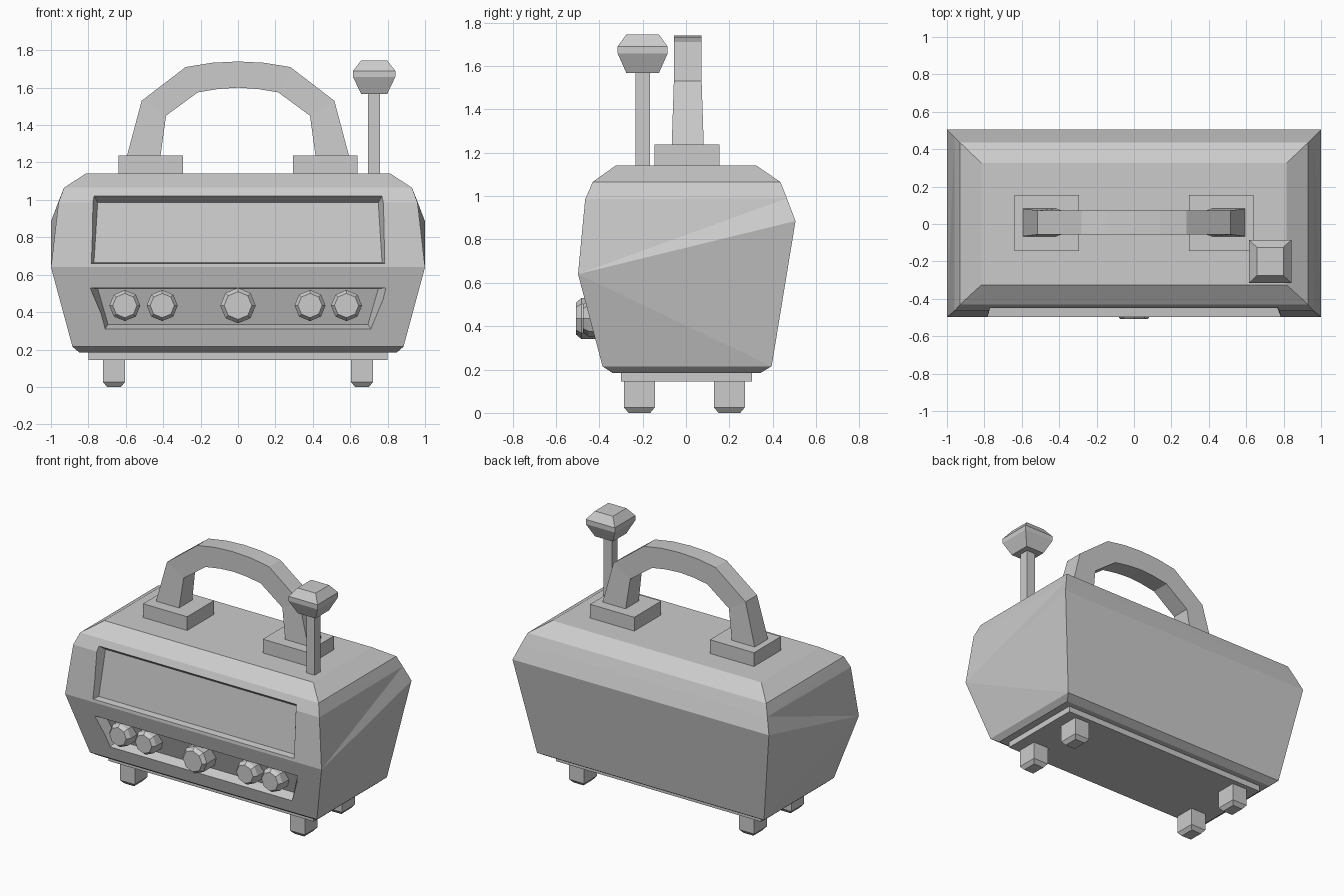
import bpy
import bmesh
import math
from mathutils import Vector, Matrix

cube = bpy.data.objects.get("Cube")
if cube:
    bpy.data.objects.remove(cube, do_unlink=True)

grey = bpy.data.materials.new("light grey")
grey.use_nodes = True
grey.diffuse_color = (0.6, 0.6, 0.6, 1)
grey.node_tree.nodes["Principled BSDF"].inputs["Base Color"].default_value = (0.6, 0.6, 0.6, 1)


def finish(name, bm, triangulate=False):
    """Turn a bmesh into a flat-shaded grey object."""
    bmesh.ops.recalc_face_normals(bm, faces=bm.faces)
    if triangulate:
        bmesh.ops.triangulate(bm, faces=[f for f in bm.faces if abs(f.normal.x) > 0.5])
    mesh = bpy.data.meshes.new(name)
    bm.to_mesh(mesh)
    bm.free()
    mesh.materials.append(grey)
    obj = bpy.data.objects.new(name, mesh)
    bpy.context.collection.objects.link(obj)
    return obj


def loft(name, rings, triangulate=False):
    """Skin a list of point rings and cap both ends."""
    bm = bmesh.new()
    loops = [[bm.verts.new(p) for p in ring] for ring in rings]
    n = len(loops[0])
    for a, b in zip(loops, loops[1:]):
        for i in range(n):
            j = (i + 1) % n
            bm.faces.new((a[i], a[j], b[j], b[i]))
    bm.faces.new(loops[0])
    bm.faces.new(loops[-1])
    return finish(name, bm, triangulate)


def rect(x0, x1, y0, y1, z_front, z_back=None):
    z_back = z_front if z_back is None else z_back
    return [(x0, y0, z_front), (x1, y0, z_front), (x1, y1, z_back), (x0, y1, z_back)]


def box(name, x0, x1, y0, y1, z0, z1):
    return loft(name, [rect(x0, x1, y0, y1, z) for z in (z0, z1)])


def recess(body, name, top, bottom):
    """Cut a tapered pocket; each row is (rim x, y, z), (floor x, y, z)."""
    def ring(t):
        hi, lo = (Vector(r[1]).lerp(Vector(r[0]), t) for r in (top, bottom))
        return [(-lo.x, lo.y, lo.z), (lo.x, lo.y, lo.z),
                (hi.x, hi.y, hi.z), (-hi.x, hi.y, hi.z)]
    cutter = loft(name, [ring(0), ring(1.6)])
    cutter.hide_render = True
    cutter.hide_viewport = True
    cut = body.modifiers.new(name, "BOOLEAN")
    cut.operation = "DIFFERENCE"
    cut.solver = "EXACT"
    cut.object = cutter
    return cutter


# Faceted body shell: half width, front y, back y, front z, back z
levels = [(0.85, -0.34, 0.345, 0.185, 0.185),
          (0.885, -0.385, 0.395, 0.215, 0.215),
          (1.0, -0.498, 0.505, 0.64, 0.885),
          (0.96, -0.465, 0.465, 0.985, 0.99),
          (0.93, -0.43, 0.435, 1.065, 1.065),
          (0.815, -0.325, 0.325, 1.14, 1.14)]
body = loft("body", [rect(-x, x, f, b, zf, zb) for x, f, b, zf, zb in levels], True)

# Window and control panel pockets
cutters = [
    recess(body, "window_cutter",
           ((0.77, -0.45, 1.02), (0.75, -0.405, 0.985)),
           ((0.785, -0.497, 0.66), (0.77, -0.45, 0.665))),
    recess(body, "panel_cutter",
           ((0.79, -0.468, 0.53), (0.75, -0.41, 0.525)),
           ((0.71, -0.41, 0.31), (0.695, -0.345, 0.335)))]

# Bake the cuts so the helpers can go
bpy.context.view_layer.update()
for c in cutters:
    c.hide_viewport = False
graph = bpy.context.evaluated_depsgraph_get()
graph.update()
baked = bpy.data.meshes.new_from_object(body.evaluated_get(graph))
body.modifiers.clear()
body.data = baked
for c in cutters:
    bpy.data.objects.remove(c, do_unlink=True)

# Octagonal control knobs with a chamfered front
for i, x in enumerate((-0.605, -0.405, 0, 0.385, 0.58)):
    big = x == 0
    r = 0.095 if big else 0.083
    front = -0.507 if big else -0.475
    rings = []
    for y, s in ((-0.34, r), (front + 0.025, r), (front, r * 0.78)):
        rings.append([(x + s * math.sin(k * math.pi / 4), y,
                       0.435 + s * math.cos(k * math.pi / 4)) for k in range(8)])
    loft(f"control_knob_{i + 1}", rings)

# Base plate and chamfered feet
box("base_plate", -0.8, 0.8, -0.3, 0.305, 0.145, 0.19)
for side, sx in (("left", 1), ("right", -1)):
    for end, y in (("front", -0.215), ("back", 0.2)):
        x = sx * 0.663
        loft(f"{end}_{side}_foot",
             [rect(x - w, x + w, y - d, y + d, z) for w, d, z in
              ((0.038, 0.05, 0), (0.058, 0.071, 0.025), (0.058, 0.071, 0.146))])

# Handle mounts
for side, sx in (("left", 1), ("right", -1)):
    x = sx * 0.467
    box(f"{side}_handle_mount", x - 0.172, x + 0.172, -0.145, 0.155, 1.135, 1.237)

# Arched handle: outer x, z, inner x, z, half depth
half = [(0.595, 1.23, 0.415, 1.23, 0.074),
        (0.515, 1.53, 0.385, 1.45, 0.064),
        (0.28, 1.71, 0.215, 1.575, 0.063),
        (0.14, 1.733, 0.105, 1.593, 0.063)]
arch = half + [(0, 1.74, 0, 1.6, 0.063)]
arch += [(-xo, zo, -xi, zi, d) for xo, zo, xi, zi, d in reversed(half)]
loft("handle", [[(xo, 0.008 - d, zo), (xo, 0.008 + d, zo),
                 (xi, 0.008 + d, zi), (xi, 0.008 - d, zi)]
                for xo, zo, xi, zi, d in arch])

# Antenna rod and faceted tip
box("antenna_rod", 0.695, 0.76, -0.232, -0.166, 1.13, 1.58)
loft("antenna_tip",
     [rect(0.728 - w, 0.728 + w, -0.2 - d, -0.2 + d, z) for w, d, z in
      ((0.07, 0.075, 1.567), (0.113, 0.115, 1.657),
       (0.113, 0.115, 1.69), (0.07, 0.075, 1.745))])
